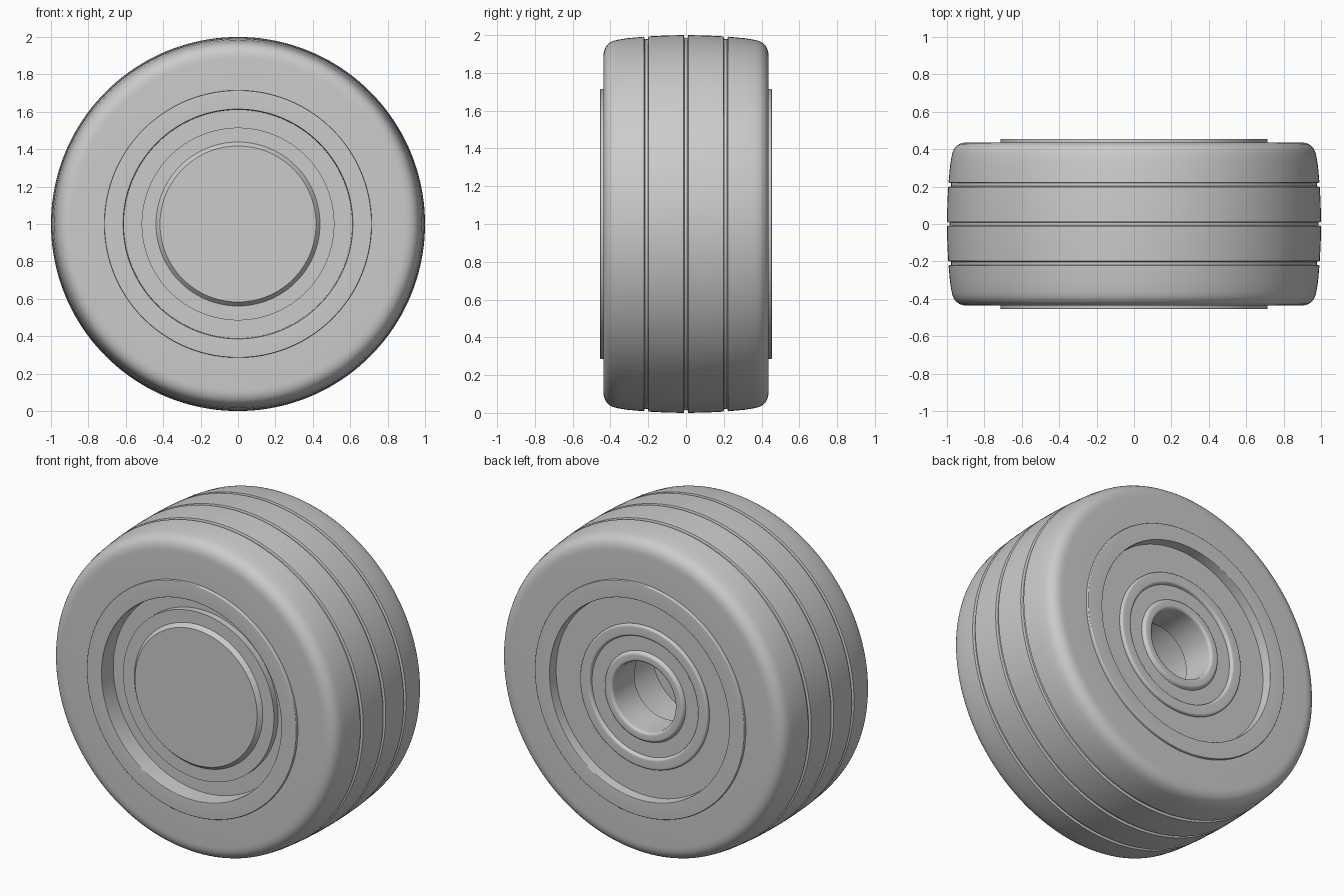
import bpy, bmesh, math
from mathutils import Vector

if "Cube" in bpy.data.objects:
    bpy.data.objects.remove(bpy.data.objects["Cube"])

SEGMENTS = 160
GREY = (0.6, 0.6, 0.6, 1)
grey = bpy.data.materials.new("plain grey")
grey.use_nodes = True
grey.diffuse_color = GREY
grey.node_tree.nodes["Principled BSDF"].inputs["Base Color"].default_value = GREY


def rounded(corners):
    """Corners are (radius, y) or (radius, y, fillet); fillets become arcs."""
    out = []
    n = len(corners)
    for i, c in enumerate(corners):
        p = Vector(c[:2])
        if len(c) == 2:
            out.append(p)
            continue
        a = p + (Vector(corners[i - 1][:2]) - p).normalized() * c[2]
        b = p + (Vector(corners[(i + 1) % n][:2]) - p).normalized() * c[2]
        for k in range(9):
            t = k / 8
            out.append(a * (1 - t) ** 2 + p * 2 * t * (1 - t) + b * t ** 2)
    return out


def lathe(name, corners):
    """Spin a closed profile round the axle, which runs along y."""
    bm = bmesh.new()
    rings = []
    for r, y in rounded(corners):
        if r < 1e-5:
            rings.append([bm.verts.new((0, y, 1))] * SEGMENTS)
            continue
        rings.append([bm.verts.new((r * math.cos(k * math.tau / SEGMENTS), y,
                                    1 + r * math.sin(k * math.tau / SEGMENTS)))
                      for k in range(SEGMENTS)])
    for i, ring in enumerate(rings):
        prev = rings[i - 1]
        for k in range(SEGMENTS):
            j = (k + 1) % SEGMENTS
            quad = list(dict.fromkeys((prev[k], prev[j], ring[j], ring[k])))
            if len(quad) > 2:
                bm.faces.new(quad)
    bmesh.ops.recalc_face_normals(bm, faces=bm.faces)
    mesh = bpy.data.meshes.new(name)
    bm.to_mesh(mesh)
    bm.free()
    mesh.materials.append(grey)
    ob = bpy.data.objects.new(name, mesh)
    bpy.context.collection.objects.link(ob)
    bpy.ops.object.select_all(action='DESELECT')
    ob.select_set(True)
    bpy.context.view_layer.objects.active = ob
    bpy.ops.object.shade_smooth_by_angle(angle=math.radians(35))


# Tyre: crowned tread with three grooves, round shoulders, flat sidewalls
def crown(y):
    return 1 - 0.17 * y * y


tread = [(0.68, -0.437), (crown(0.437) - 0.005, -0.437, 0.075)]
for centre in (-0.21, 0, 0.21):
    for y, depth in ((-0.1, 0), (-0.012, 0), (-0.008, 0.014),
                     (0.008, 0.014), (0.012, 0)):
        tread.append((crown(centre + y) - depth, centre + y))
tread += [(crown(0.31), 0.31), (crown(0.437) - 0.005, 0.437, 0.075), (0.68, 0.437)]
lathe("tyre", tread)

# Rim: flange on both sides, deep front dish, shallow back dish, lip and bore
lathe("rim", [
    (0.715, -0.40), (0.715, -0.455, 0.006), (0.613, -0.455, 0.004),
    (0.61, -0.345), (0.515, -0.345), (0.515, -0.385), (0.40, -0.385),
    (0.40, -0.34), (0.22, -0.34), (0.22, -0.10), (0.30, -0.10),
    (0.30, 0.20), (0.213, 0.20), (0.213, 0.415, 0.02), (0.265, 0.415, 0.012),
    (0.275, 0.395), (0.365, 0.395), (0.37, 0.415, 0.012),
    (0.437, 0.415, 0.015), (0.437, 0.395), (0.61, 0.395),
    (0.613, 0.455, 0.004), (0.715, 0.455, 0.006), (0.715, 0.40)])

# Hub cap: shallow cone closing the front
lathe("hub_cap", [(0, -0.41), (0.417, -0.41), (0.44, -0.383), (0.44, -0.37),
                  (0, -0.37)])
